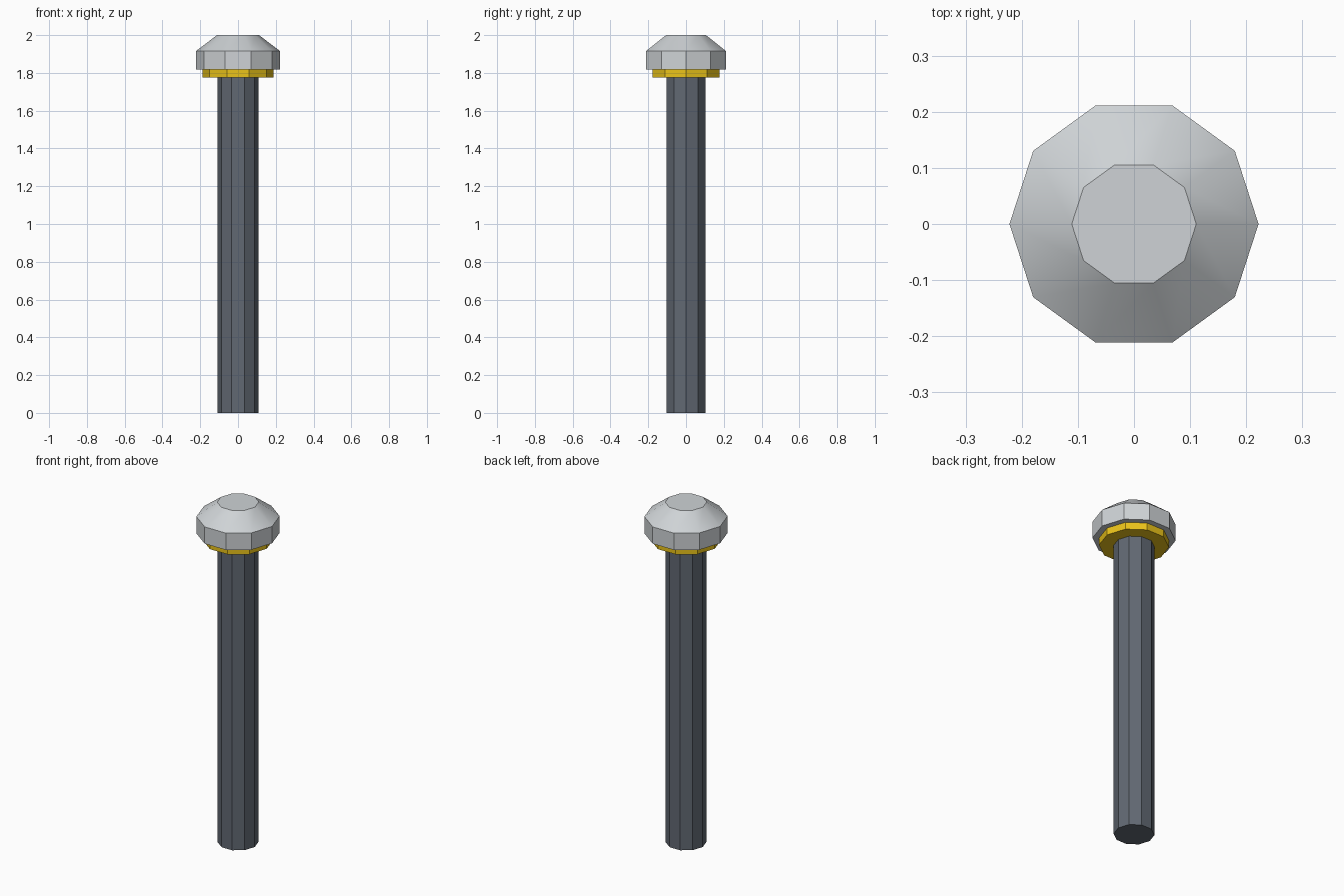
import bpy, bmesh, math

if "Cube" in bpy.data.objects:
    bpy.data.objects.remove(bpy.data.objects["Cube"])

SIDES = 10


def material(name, rgb):
    m = bpy.data.materials.new(name)
    m.diffuse_color = (*rgb, 1.0)
    m.use_nodes = True
    m.node_tree.nodes["Principled BSDF"].inputs["Base Color"].default_value = m.diffuse_color
    return m


def turned(name, profile, mat):
    """Closed ten-sided solid from (radius, z) pairs, bottom to top."""
    bm = bmesh.new()
    rings = []
    for r, z in profile:
        angles = [2 * math.pi * i / SIDES for i in range(SIDES)]
        rings.append([bm.verts.new((r * math.cos(a), r * math.sin(a), z)) for a in angles])
    for low, high in zip(rings, rings[1:]):
        for i in range(SIDES):
            j = (i + 1) % SIDES
            bm.faces.new((low[i], low[j], high[j], high[i]))
    bm.faces.new(rings[0][::-1])
    bm.faces.new(rings[-1])
    mesh = bpy.data.meshes.new(name)
    bm.to_mesh(mesh)
    bm.free()
    obj = bpy.data.objects.new(name, mesh)
    bpy.context.collection.objects.link(obj)
    mesh.materials.append(mat)
    # smooths only the sloping crown of the knob
    bpy.ops.object.select_all(action='DESELECT')
    obj.select_set(True)
    bpy.context.view_layer.objects.active = obj
    bpy.ops.object.shade_smooth_by_angle(angle=math.radians(30))
    return obj


# Post, gold collar and chamfered knob
turned("post", [(0.109, 0), (0.109, 1.775)], material("dark_steel", (0.12, 0.14, 0.17)))
turned("collar", [(0.187, 1.775), (0.187, 1.817)], material("gold", (0.83, 0.55, 0.01)))
turned("knob", [(0.222, 1.817), (0.222, 1.916), (0.111, 2.0)],
       material("light_steel", (0.62, 0.65, 0.67)))
